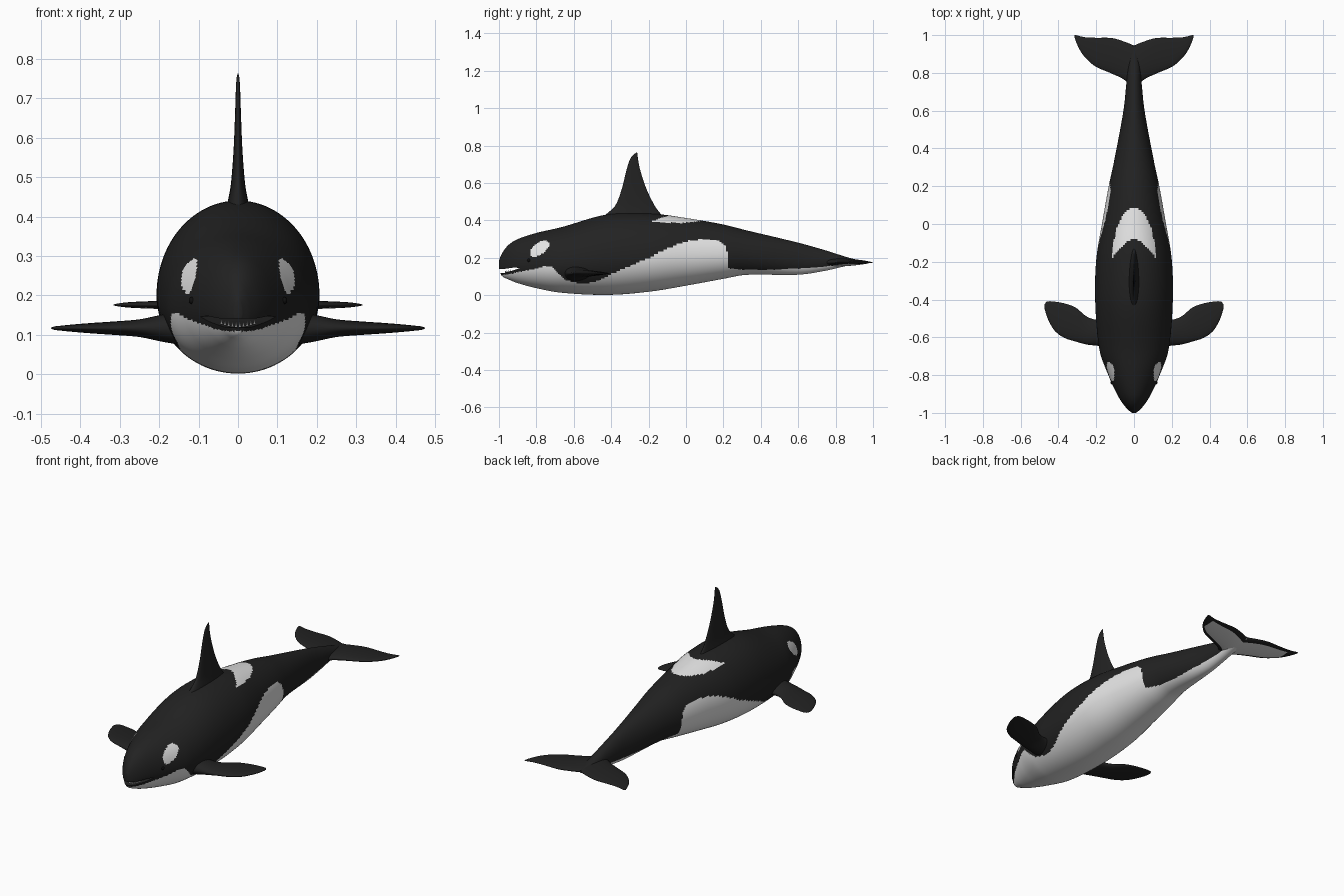
import bpy, bmesh, math
from mathutils import Vector

cube = bpy.data.objects.get("Cube")
if cube:
    bpy.data.objects.remove(cube, do_unlink=True)


def material(name, rgb, rough=0.5):
    m = bpy.data.materials.new(name)
    m.use_nodes = True
    m.diffuse_color = (*rgb, 1)
    bsdf = m.node_tree.nodes["Principled BSDF"]
    bsdf.inputs["Base Color"].default_value = (*rgb, 1)
    bsdf.inputs["Roughness"].default_value = rough
    return m


BLACK = material("skin black", (0.016, 0.016, 0.016))
WHITE = material("skin white", (0.78, 0.78, 0.78))
EYE = material("eye black", (0.005, 0.005, 0.005), 0.2)


def curve(table, t, col):
    """Smooth curve through the rows of a table; column 0 is the parameter."""
    n = len(table)
    t = min(max(t, table[0][0]), table[-1][0])
    k = next((i for i in range(n - 2) if t <= table[i + 1][0]), n - 2)

    def slope(i):
        a, b = table[max(i - 1, 0)], table[min(i + 1, n - 1)]
        return (b[col] - a[col]) / (b[0] - a[0])

    p, q = table[k], table[k + 1]
    h = q[0] - p[0]
    u = (t - p[0]) / h
    bend = u * (1 - u) * h * (slope(k) * (1 - u) - slope(k + 1) * u)
    ease = u * u * (3 - 2 * u)
    return p[col] + (q[col] - p[col]) * ease + bend


def loft(name, rings, mats):
    """Skin closed rings of points into a capped solid object."""
    bm = bmesh.new()
    loops = [[bm.verts.new(p) for p in ring] for ring in rings]
    for a, b in zip(loops, loops[1:]):
        for i in range(len(a)):
            j = (i + 1) % len(a)
            bm.faces.new((a[i], a[j], b[j], b[i]))
    bm.faces.new(loops[0])
    bm.faces.new(loops[-1])
    bmesh.ops.recalc_face_normals(bm, faces=bm.faces)
    me = bpy.data.meshes.new(name)
    bm.to_mesh(me)
    bm.free()
    for m in mats:
        me.materials.append(m)
    ob = bpy.data.objects.new(name, me)
    bpy.context.collection.objects.link(ob)
    return ob


def smooth(ob, angle=40):
    bpy.ops.object.select_all(action="DESELECT")
    ob.select_set(True)
    bpy.context.view_layer.objects.active = ob
    bpy.ops.object.shade_smooth_by_angle(angle=math.radians(angle))


def fin(name, table, spans, place, mats, n=32):
    """Blade from rows of (span, leading edge, trailing edge, half thickness)."""
    rings = []
    for s in spans:
        lead, trail, thick = (curve(table, abs(s), c) for c in (1, 2, 3))
        ring = []
        for i in range(n):
            a = math.tau * i / n
            c = (1 - math.cos(a)) / 2
            ring.append(place(s, lead + (trail - lead) * c,
                              thick * math.sin(a) * (1.2 - 0.4 * c)))
        rings.append(ring)
    return loft(name, rings, mats)


def steps(a, b, n):
    return [a + (b - a) * i / n for i in range(n + 1)]


# Body stations: y, top z, bottom z, half width
BODY = [
    (-1.0, 0.185, 0.135, 0.010), (-0.985, 0.222, 0.104, 0.030),
    (-0.95, 0.268, 0.085, 0.060), (-0.9, 0.300, 0.065, 0.090),
    (-0.8, 0.333, 0.038, 0.136), (-0.67, 0.363, 0.014, 0.182),
    (-0.42, 0.432, 0.002, 0.205), (-0.19, 0.437, 0.020, 0.200),
    (0.02, 0.410, 0.055, 0.166), (0.2, 0.378, 0.088, 0.134),
    (0.32, 0.348, 0.109, 0.108), (0.6, 0.281, 0.110, 0.056),
    (0.74, 0.242, 0.130, 0.041), (0.86, 0.204, 0.157, 0.030),
    (0.945, 0.182, 0.170, 0.006)]


def section(y):
    top, bottom, half = (curve(BODY, y, c) for c in (1, 2, 3))
    return top, bottom, half, bottom + 0.45 * (top - bottom)


def body_ring(y, n=120):
    top, bottom, half, mid = section(y)
    ring = []
    for i in range(n):
        a = math.tau * i / n
        s = math.sin(a)
        ring.append((half * math.cos(a), y, mid + s * (top - mid if s > 0 else mid - bottom)))
    return ring


body = loft("body", [body_ring(-1 + 1.945 * u ** 1.3) for u in steps(0, 1, 210)], [BLACK, WHITE])

# Slightly open mouth cut into the snout
mouth = [(-1.05, 0.142), (-0.97, 0.141), (-0.92, 0.148), (-0.885, 0.146),
         (-0.92, 0.134), (-0.97, 0.120), (-1.05, 0.113)]
cutter = loft("mouth_cutter", [[(x, y, z) for y, z in mouth] for x in (-0.3, 0.3)], [BLACK])
cutter.hide_render = True
cut = body.modifiers.new("mouth", "BOOLEAN")
cut.operation, cut.solver, cut.object = "DIFFERENCE", "EXACT", cutter
bpy.context.view_layer.objects.active = body
bpy.ops.object.modifier_apply(modifier="mouth")
bpy.data.objects.remove(cutter, do_unlink=True)

# Upper edge of the white belly: y, z
BELLY = [(-1.0, 0.108), (-0.95, 0.112), (-0.88, 0.128), (-0.8, 0.142),
         (-0.74, 0.158), (-0.70, 0.138), (-0.64, 0.082), (-0.55, 0.065),
         (-0.47, 0.078), (-0.4, 0.113), (-0.2, 0.200), (-0.1, 0.250),
         (0.0, 0.286), (0.1, 0.300), (0.17, 0.292), (0.21, 0.262),
         (0.225, 0.200), (0.228, 0.145), (0.6, 0.143), (0.8, 0.160), (0.95, 0.176)]


def is_white(p):
    x, y, z = abs(p.x), p.y, p.z
    if z < curve(BELLY, y, 1):
        return True
    # tilted oval behind the eye
    dy, dz = y + 0.783, z - 0.249
    c, s = math.cos(0.62), math.sin(0.62)
    if ((dy * c + dz * s) / 0.060) ** 2 + ((dz * c - dy * s) / 0.031) ** 2 < 1:
        return True
    # crescent saddle behind the dorsal fin
    if z > 0.3 and -0.185 < y < 0.085:
        outer = 0.113 * math.sqrt(1 - ((y + 0.185) / 0.27) ** 2)
        t = min((y + 0.185) / 0.107, 1)
        return 0.11 * (1 - t ** 1.5) ** 0.8 <= x < outer
    return False


for f in body.data.polygons:
    f.material_index = int(is_white(f.center))
smooth(body)

# Dorsal fin: z, front y, rear y, half thickness
DORSAL = [(0.38, -0.50, -0.08, 0.036), (0.435, -0.425, -0.135, 0.026),
          (0.48, -0.378, -0.168, 0.018), (0.57, -0.343, -0.212, 0.011),
          (0.67, -0.318, -0.245, 0.007), (0.73, -0.298, -0.257, 0.005),
          (0.755, -0.278, -0.259, 0.003), (0.762, -0.266, -0.261, 0.001)]
smooth(fin("dorsal_fin", DORSAL, steps(0.38, 0.762, 40),
           lambda s, c, t: (t, c, s), [BLACK]), 60)

# Pectoral fins: x, front y, rear y, half thickness
PECTORAL = [(0.12, -0.655, -0.50, 0.046), (0.19, -0.645, -0.508, 0.034),
            (0.25, -0.638, -0.490, 0.022), (0.31, -0.622, -0.442, 0.017),
            (0.37, -0.602, -0.420, 0.013), (0.42, -0.565, -0.411, 0.009),
            (0.45, -0.516, -0.409, 0.006), (0.468, -0.470, -0.414, 0.004),
            (0.474, -0.446, -0.426, 0.001)]
for side, label in ((1, "left"), (-1, "right")):
    smooth(fin(label + "_pectoral_fin", PECTORAL, steps(0.12, 0.474, 40),
               lambda s, c, t: (side * s, c, 0.117 + t), [BLACK]), 60)

# Tail flukes: |x|, front y, rear y, half thickness
FLUKE = [(0.0, 0.71, 0.945, 0.022), (0.05, 0.762, 0.965, 0.019),
         (0.115, 0.795, 0.984, 0.015), (0.205, 0.835, 0.986, 0.010),
         (0.255, 0.878, 0.988, 0.008), (0.285, 0.918, 0.994, 0.006),
         (0.308, 0.967, 1.0, 0.003), (0.315, 0.988, 0.999, 0.001)]
flukes = fin("tail_flukes", FLUKE, steps(-0.315, 0.315, 120),
             lambda s, c, t: (s, c, 0.176 + t), [BLACK, WHITE], 48)
for f in flukes.data.polygons:
    x = abs(f.center.x)
    lead, trail = curve(FLUKE, x, 1), curve(FLUKE, x, 2)
    part = (f.center.y - lead) / (trail - lead)
    f.material_index = int(f.normal.z < 0 and x < 0.265 and 0.16 < part < 0.84)
smooth(flukes, 60)

# Eyes, set on the skin
for side, label in ((1, "left"), (-1, "right")):
    top, bottom, half, mid = section(-0.84)
    x = half * math.sqrt(1 - ((0.187 - mid) / (mid - bottom)) ** 2)
    bpy.ops.mesh.primitive_uv_sphere_add(segments=16, ring_count=8, radius=0.009,
                                         location=(side * (x - 0.002), -0.84, 0.187))
    eye = bpy.context.object
    eye.name = label + "_eye"
    eye.data.materials.append(EYE)
    smooth(eye, 60)

# Small teeth along the lower jaw
for i in range(10):
    a = (i - 4.5) / 4.5
    bpy.ops.mesh.primitive_cone_add(vertices=8, radius1=0.004, depth=0.014,
                                    location=(0.042 * a, -0.966 + 0.026 * a * a,
                                              0.125 + 0.007 * a * a))
    tooth = bpy.context.object
    tooth.name = "tooth_%d" % (i + 1)
    tooth.data.materials.append(WHITE)
